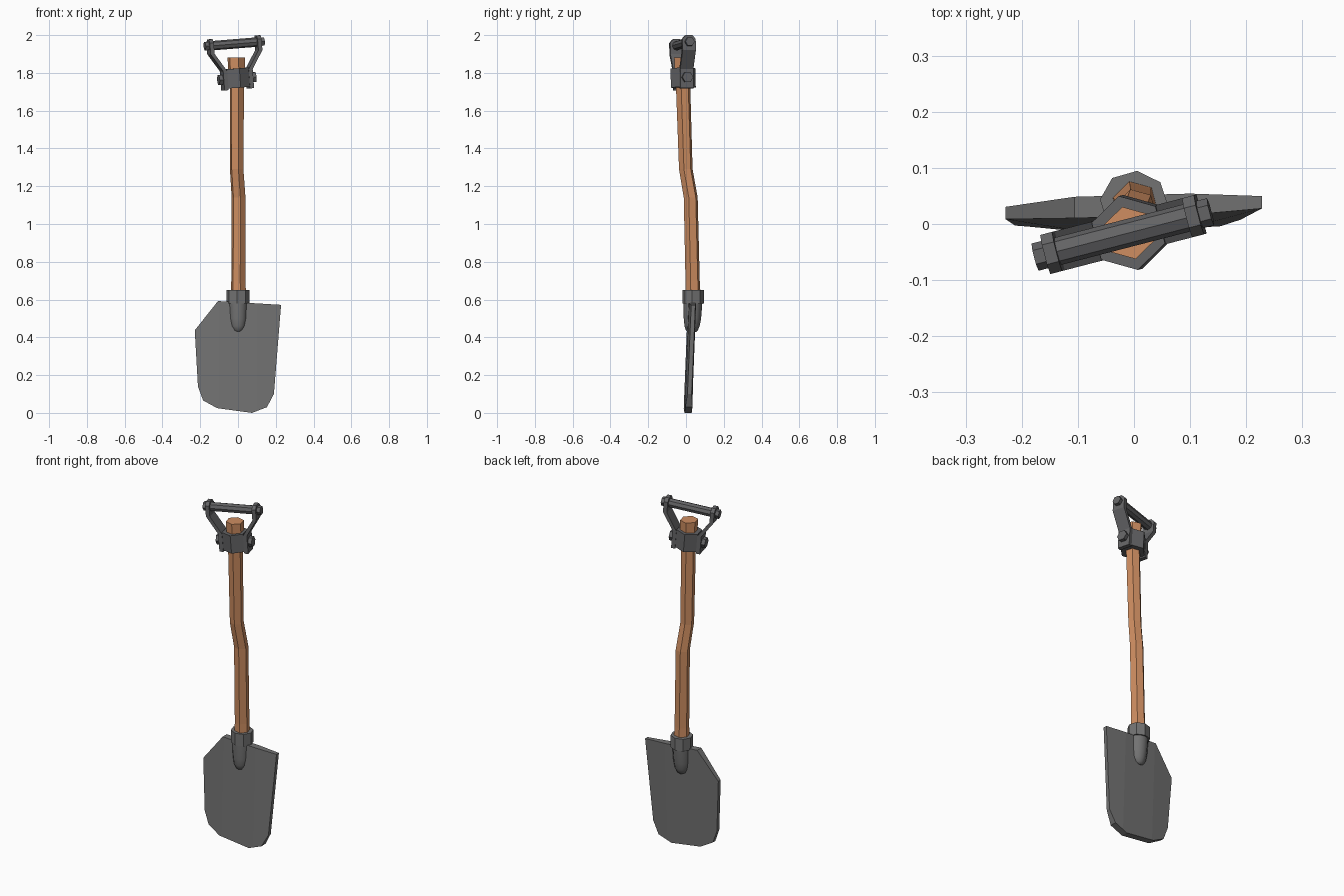
import bpy, bmesh, math
from mathutils import Matrix, Vector

if "Cube" in bpy.data.objects:
    bpy.data.objects.remove(bpy.data.objects["Cube"])


def material(name, rgb):
    m = bpy.data.materials.new(name)
    m.diffuse_color = (*rgb, 1)
    m.use_nodes = True
    m.node_tree.nodes["Principled BSDF"].inputs["Base Color"].default_value = m.diffuse_color
    return m


WOOD = material("wood", (0.62, 0.27, 0.12))
STEEL = material("blade_steel", (0.17, 0.17, 0.17))
IRON = material("dark_iron", (0.125, 0.125, 0.13))


def finish(name, bm, mat, matrix=None):
    if matrix:
        bm.transform(matrix)
    bmesh.ops.recalc_face_normals(bm, faces=bm.faces[:])
    me = bpy.data.meshes.new(name)
    bm.to_mesh(me)
    bm.free()
    me.materials.append(mat)
    ob = bpy.data.objects.new(name, me)
    bpy.context.collection.objects.link(ob)
    return ob


def loft(name, sections, mat, matrix=None):
    """Skin a list of equal-length point rings and cap both ends."""
    bm = bmesh.new()
    rings = [[bm.verts.new(p) for p in s] for s in sections]
    for a, b in zip(rings, rings[1:]):
        for i in range(len(a)):
            j = (i + 1) % len(a)
            bm.faces.new((a[i], a[j], b[j], b[i]))
    bm.faces.new(rings[0])
    bm.faces.new(rings[-1])
    return finish(name, bm, mat, matrix)


def ring(x, y, z, rx, ry=None, n=6, turn=0.0):
    ry = ry or rx
    return [(x + rx * math.cos(turn + math.tau * i / n),
             y + ry * math.sin(turn + math.tau * i / n), z) for i in range(n)]


def rod(name, u0, u1, z, r, mat, matrix, n=6):
    """Short cylinder along local x."""
    return loft(name, [[(u, r * math.cos(math.tau * i / n), z + r * math.sin(math.tau * i / n))
                        for i in range(n)] for u in (u0, u1)], mat, matrix)


# Blade: outline cut into strips, then thickened with thinner side edges
outline = [(-0.106, 0.592), (0.228, 0.572), (0.19, 0.10), (0.153, 0.03), (0.074, 0.0),
           (-0.11, 0.025), (-0.185, 0.066), (-0.212, 0.14), (-0.229, 0.437)]
bm = bmesh.new()
bm.faces.new([bm.verts.new((x, 0, z)) for x, z in outline])
for cut in (-0.1, 0.1):
    bmesh.ops.bisect_plane(bm, geom=bm.verts[:] + bm.edges[:] + bm.faces[:],
                           plane_co=(cut, 0, 0), plane_no=(1, 0, 0))
front = bm.verts[:]
out = bmesh.ops.extrude_face_region(bm, geom=bm.faces[:], use_keep_orig=True)
back = [g for g in out["geom"] if isinstance(g, bmesh.types.BMVert)]
for side, verts in ((-1, front), (1, back)):
    for v in verts:
        half = 0.011 if abs(v.co.x) > 0.17 else 0.019
        v.co.y = 0.009 + 0.04 * v.co.z + 0.03 * v.co.x + side * half
finish("blade", bm, STEEL)

# Socket collar and rounded tongue on the blade
loft("socket_collar", [ring(0, 0.038, z, 0.061, 0.057, 8, math.pi / 8 + 0.3)
                       for z in (0.58, 0.65)], STEEL)
tongue = loft("socket_tongue", [ring(0, y, z, rx, ry, 12) for z, y, rx, ry in (
    (0.428, 0.031, 0.012, 0.022), (0.437, 0.031, 0.029, 0.032), (0.46, 0.032, 0.042, 0.040),
    (0.50, 0.034, 0.048, 0.046), (0.60, 0.037, 0.052, 0.051))], STEEL)
bpy.context.view_layer.objects.active = tongue
tongue.select_set(True)
bpy.ops.object.shade_smooth_by_angle(angle=math.radians(35))

# Crooked wooden shaft
TURN = math.radians(14.5)
loft("shaft", [ring(x, y, z, r, n=6, turn=TURN + math.pi / 6) for x, y, z, r in (
    (0.002, 0.037, 0.60, 0.043), (0.002, 0.035, 0.70, 0.039), (0.003, 0.025, 1.14, 0.038),
    (-0.007, -0.001, 1.29, 0.037), (-0.006, -0.015, 1.72, 0.039),
    (-0.007, -0.015, 1.80, 0.046), (-0.009, -0.016, 1.882, 0.048))], WOOD)

# Grip frame, turned and tilted as one unit
GRIP = (Matrix.Translation((-0.006, -0.015, 1.77)) @ Matrix.Rotation(TURN, 4, 'Z')
        @ Matrix.Rotation(math.radians(-4.5), 4, 'Y'))
loft("grip_collar", [ring(0, 0, z, 0.068, n=6, turn=math.pi / 6) for z in (-0.048, 0.054)],
     IRON, GRIP)
rod("grip_bar", -0.13, 0.13, 0.184, 0.025, IRON, GRIP, 8)

T = 0.011  # half thickness of the arm plates
arm = [(0.07, -0.057, 0.036), (0.07, 0.045, 0.036), (0.131, 0.14, 0.036),
       (0.131, 0.2, 0.036), (0.131, 0.219, 0.018)]
for s, side in ((-1, "left"), (1, "right")):
    # Bent side arm with a chamfered top
    loft(side + "_grip_arm", [[(s * (u - T), -w, z), (s * (u + T), -w, z),
                               (s * (u + T), w, z), (s * (u - T), w, z)]
                              for u, z, w in arm], IRON, GRIP)
    # Bolt heads through collar and bar
    rod(side + "_collar_bolt", s * 0.06, s * 0.101, 0.0, 0.030, IRON, GRIP)
    rod(side + "_bar_end", s * 0.12, s * 0.162, 0.184, 0.025, IRON, GRIP)
